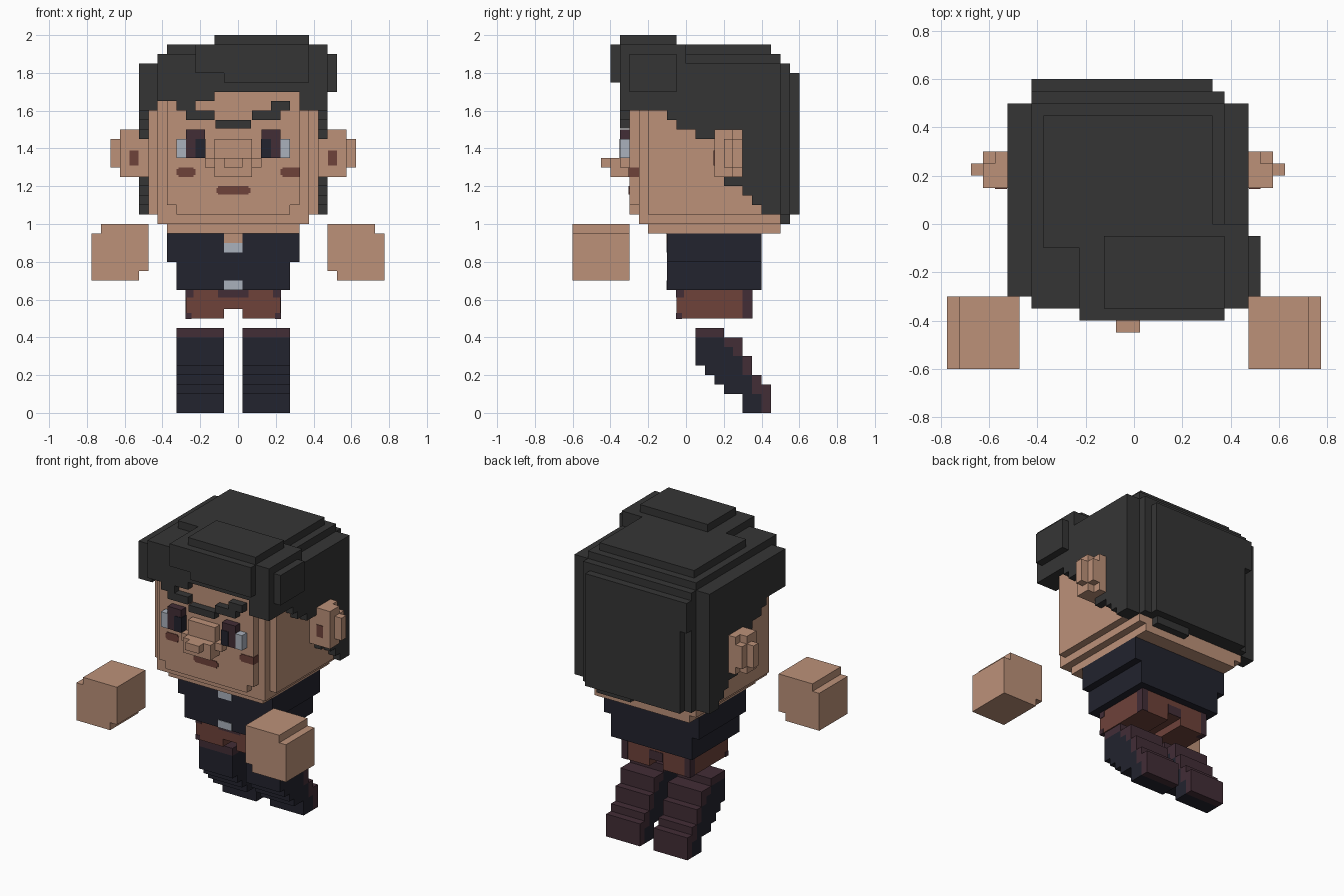
import bpy, bmesh

cube = bpy.data.objects.get("Cube")
if cube:
    bpy.data.objects.remove(cube, do_unlink=True)


def material(name, rgb):
    lin = [((c / 255 + 0.055) / 1.055) ** 2.4 for c in rgb] + [1.0]
    m = bpy.data.materials.new(name)
    m.use_nodes = True
    m.diffuse_color = lin
    b = m.node_tree.nodes["Principled BSDF"]
    b.inputs["Base Color"].default_value = lin
    b.inputs["Roughness"].default_value = 0.9
    return m


HAIR = material("charcoal hair", (53, 53, 53))
SKIN = material("tan skin", (188, 145, 121))
NAVY = material("dark navy", (34, 35, 46))
PLUM = material("dark plum", (66, 45, 54))
BROWN = material("red brown", (110, 66, 58))
SILVER = material("silver", (170, 177, 188))

MID = -0.025  # symmetry plane of the body


def blocks(name, mat, boxes, mirror=False):
    """One object from boxes (x0, x1, y0, y1, z0, z1), optionally mirrored across MID."""
    bm = bmesh.new()
    todo = list(boxes)
    if mirror:
        todo += [(2 * MID - b[1], 2 * MID - b[0], *b[2:]) for b in boxes]
    for x0, x1, y0, y1, z0, z1 in todo:
        for v in bmesh.ops.create_cube(bm, size=1)["verts"]:
            v.co = ((x0 + x1) / 2 + v.co.x * (x1 - x0),
                    (y0 + y1) / 2 + v.co.y * (y1 - y0),
                    (z0 + z1) / 2 + v.co.z * (z1 - z0))
    me = bpy.data.meshes.new(name)
    bm.to_mesh(me)
    bm.free()
    me.materials.append(mat)
    ob = bpy.data.objects.new(name, me)
    bpy.context.collection.objects.link(ob)
    return ob


def plate(name, mat, rects, y):
    """Thin painted detail on a front-facing surface at depth y."""
    return blocks(name, mat, [(a, b, y - 0.004, y + 0.004, c, d) for a, b, c, d in rects])


# Head: core with stepped face and chin
blocks("head", SKIN, [
    (-0.475, 0.425, -0.20, 0.40, 1.05, 1.70),
    (-0.425, 0.375, -0.25, 0.50, 1.00, 1.05),
    (-0.425, 0.375, -0.25, -0.20, 1.05, 1.70),
    (-0.375, 0.325, -0.20, 0.50, 0.95, 1.00),
    (-0.375, 0.325, -0.30, -0.25, 1.10, 1.70),
    (-0.325, 0.275, -0.30, -0.25, 1.05, 1.10)])
blocks("nose", SKIN, [
    (-0.125, 0.075, -0.35, -0.30, 1.35, 1.45),
    (-0.175, 0.125, -0.35, -0.30, 1.30, 1.35),
    (-0.125, 0.075, -0.40, -0.30, 1.25, 1.35),
    (-0.075, 0.025, -0.45, -0.40, 1.30, 1.35)])

# Ears
blocks("ears", SKIN, [
    (-0.575, -0.475, 0.15, 0.30, 1.25, 1.50),
    (-0.625, -0.575, 0.15, 0.25, 1.25, 1.50),
    (-0.625, -0.575, 0.25, 0.30, 1.30, 1.45),
    (-0.675, -0.625, 0.20, 0.25, 1.30, 1.45)], mirror=True)
plate("inner_ears", BROWN, [(-0.575, -0.527, 1.31, 1.39), (0.477, 0.525, 1.31, 1.39)], 0.15)

# Eyes
blocks("eye_whites", SILVER, [(-0.325, -0.275, -0.35, -0.30, 1.35, 1.45)], mirror=True)
blocks("irises", PLUM, [(-0.275, -0.175, -0.35, -0.30, 1.35, 1.50)], mirror=True)
blocks("pupils", NAVY, [(-0.225, -0.172, -0.353, -0.30, 1.35, 1.45)], mirror=True)

# Brows, cheeks and mouth
blocks("brows", HAIR, [
    (-0.325, -0.225, -0.35, -0.30, 1.60, 1.65),
    (-0.275, -0.125, -0.35, -0.30, 1.55, 1.60)], mirror=True)
blocks("brow_crease", HAIR, [(-0.12, 0.07, -0.35, -0.30, 1.505, 1.55)])
plate("cheek_and_mouth_marks", BROWN, [
    (-0.315, -0.235, 1.25, 1.30), (-0.325, -0.225, 1.26, 1.29),
    (0.235, 0.328, 1.25, 1.30), (0.225, 0.235, 1.26, 1.29),
    (-0.105, 0.055, 1.155, 1.20), (-0.115, 0.065, 1.165, 1.19)], -0.30)
blocks("cheek_side", BROWN, [(0.322, 0.328, -0.30, -0.25, 1.25, 1.30)])

# Hair on the sides: columns (y0, y1, lowest z) following the hairline
hairline = [(-0.30, -0.10, 1.60), (-0.10, -0.05, 1.55), (-0.05, 0.05, 1.50),
            (0.05, 0.20, 1.45), (0.20, 0.30, 1.20), (0.30, 0.35, 1.15),
            (0.35, 0.40, 1.10), (0.40, 0.50, 1.05)]
blocks("side_hair", HAIR,
       [(-0.525, -0.475, y0, y1, z, 1.85) for y0, y1, z in hairline]
       + [(-0.525, -0.425, -0.30, -0.20, 1.60, 1.85)], mirror=True)

# Hair on top and back, in shrinking layers
blocks("crown_hair", HAIR, [
    (-0.475, 0.425, -0.30, 0.50, 1.70, 1.85),
    (-0.425, 0.375, -0.35, 0.50, 1.70, 1.90),
    (-0.375, 0.325, -0.10, 0.45, 1.90, 1.95),
    (-0.225, 0.475, -0.35, 0.00, 1.80, 1.95),
    (-0.125, 0.375, -0.35, -0.05, 1.95, 2.00)])
blocks("back_hair", HAIR, [
    (-0.525, 0.475, 0.40, 0.50, 1.05, 1.85),
    (-0.425, 0.375, 0.50, 0.55, 1.05, 1.85),
    (0.025, 0.275, 0.50, 0.55, 1.00, 1.05),
    (-0.375, 0.325, 0.55, 0.60, 1.05, 1.80),
    (-0.425, -0.375, 0.55, 0.60, 1.60, 1.80)])

# Fringe and side tuft
blocks("fringe", HAIR, [
    (-0.425, -0.125, -0.35, -0.25, 1.65, 1.90),
    (-0.125, 0.325, -0.35, -0.25, 1.70, 1.95),
    (0.325, 0.475, -0.35, -0.15, 1.60, 1.95),
    (-0.225, -0.075, -0.40, -0.35, 1.80, 1.95),
    (-0.075, 0.375, -0.40, -0.35, 1.75, 1.95),
    (0.475, 0.525, -0.30, -0.05, 1.70, 1.90)])

# Torso
blocks("jacket", NAVY, [
    (-0.375, 0.325, -0.10, 0.40, 0.80, 0.95),
    (-0.325, 0.275, -0.10, 0.40, 0.65, 0.80)])
plate("shirt_and_buckle", SILVER, [
    (-0.075, 0.025, 0.85, 0.90), (-0.075, 0.025, 0.65, 0.70)], -0.10)
plate("open_collar", SKIN, [(-0.075, 0.025, 0.90, 0.95)], -0.10)

# Hips with darker corners
blocks("hips", BROWN, [
    (-0.275, 0.225, -0.05, 0.35, 0.55, 0.65),
    (-0.275, -0.075, -0.05, 0.35, 0.50, 0.55),
    (0.025, 0.225, -0.05, 0.35, 0.50, 0.55)])
blocks("hip_corners", PLUM, [
    (-0.278, -0.235, 0.30, 0.353, 0.50, 0.65),
    (-0.278, -0.235, -0.053, -0.01, 0.61, 0.65),
    (-0.278, -0.245, -0.053, -0.02, 0.498, 0.53)], mirror=True)
plate("hip_trim", PLUM, [(-0.105, 0.055, 0.61, 0.65)], -0.05)
blocks("hip_back_trim", PLUM, [(-0.075, 0.025, 0.347, 0.353, 0.55, 0.61)])

# Legs: steps (z0, z1, front y, colour split y, back y)
steps = [(0.35, 0.40, 0.05, 0.20, 0.30), (0.30, 0.35, 0.05, 0.25, 0.30),
         (0.25, 0.30, 0.05, 0.30, 0.35), (0.20, 0.25, 0.10, 0.30, 0.35),
         (0.15, 0.20, 0.15, 0.35, 0.40), (0.10, 0.15, 0.20, 0.35, 0.45),
         (0.00, 0.10, 0.30, 0.40, 0.45)]
X0, X1 = -0.325, -0.075
blocks("leg_fronts", NAVY, [(X0, X1, f, s, a, b) for a, b, f, s, r in steps], mirror=True)
blocks("leg_backs", PLUM, [(X0, X1, s, r, a, b) for a, b, f, s, r in steps]
       + [(X0, X1, 0.05, 0.20, 0.40, 0.45)], mirror=True)

# Floating hands
for side, s in (("left", 1), ("right", -1)):
    parts = [(0.475, 0.725, 0.95, 1.00), (0.475, 0.775, 0.75, 0.95), (0.525, 0.775, 0.70, 0.75)]
    blocks(side + "_hand", SKIN,
           [(*sorted((a * s, b * s)), -0.60, -0.30, c, d) for a, b, c, d in parts])
